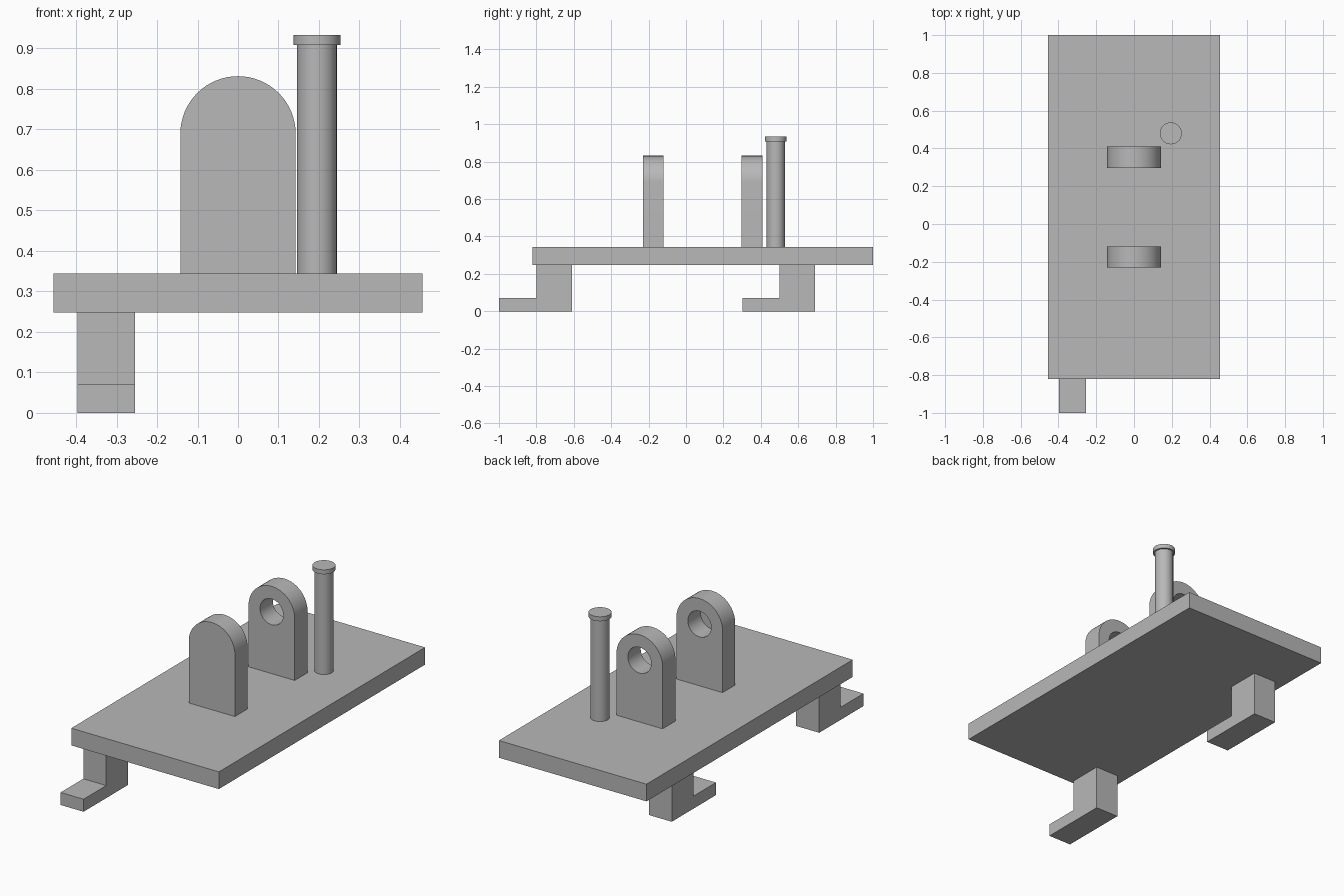
import bpy, bmesh
from math import pi, sin, cos, radians

cube = bpy.data.objects.get("Cube")
if cube:
    bpy.data.objects.remove(cube, do_unlink=True)

GREY = (0.48, 0.48, 0.48, 1)
metal = bpy.data.materials.new("plain_grey")
metal.use_nodes = True
metal.diffuse_color = GREY
metal.node_tree.nodes["Principled BSDF"].inputs["Base Color"].default_value = GREY


def finish(name, bm):
    """Turn a bmesh into a smooth object with sharp edges."""
    bm.normal_update()
    mesh = bpy.data.meshes.new(name)
    bm.to_mesh(mesh)
    bm.free()
    mesh.materials.append(metal)
    mesh.shade_smooth()
    mesh.set_sharp_from_angle(angle=radians(30))
    obj = bpy.data.objects.new(name, mesh)
    bpy.context.collection.objects.link(obj)
    return obj


def walls(bm, near, far, inward=False):
    """Join two matching rings with quads."""
    for i in range(len(near)):
        j = (i + 1) % len(near)
        quad = [near[i], far[i], far[j], near[j]]
        bm.faces.new(quad[::-1] if inward else quad)


def prism_x(name, profile, x0, x1):
    """Extrude a (y, z) profile along x."""
    bm = bmesh.new()
    a, b = ([bm.verts.new((x, y, z)) for y, z in profile] for x in (x0, x1))
    bm.faces.new(a)
    bm.faces.new(b)
    walls(bm, a, b)
    bmesh.ops.recalc_face_normals(bm, faces=bm.faces[:])
    return finish(name, bm)


def cylinder(name, x, y, radius, z0, z1):
    bm = bmesh.new()
    bmesh.ops.create_cone(bm, cap_ends=True, segments=64, radius1=radius,
                          radius2=radius, depth=z1 - z0)
    bmesh.ops.translate(bm, verts=bm.verts, vec=(x, y, (z0 + z1) / 2))
    return finish(name, bm)


def lug(name, y0, y1, closed_front):
    """Round-topped bracket with a bore; the front can be a closed skin."""
    half, bore, axis = 0.1425, 0.072, 0.689
    outline = [(-half, PLATE_TOP), (half, PLATE_TOP)]
    outline += [(half * cos(pi * i / 32), axis + half * sin(pi * i / 32)) for i in range(33)]
    circle = [(bore * cos(pi * i / 24), axis + bore * sin(pi * i / 24)) for i in range(48)]
    bm = bmesh.new()

    def rings(points):
        return [[bm.verts.new((x, y, z)) for x, z in points] for y in (y0, y1)]

    outer, inner = rings(outline), rings(circle)
    walls(bm, *outer)
    walls(bm, *inner, inward=True)
    for side, sign in ((0, -1), (1, 1)):
        if side == 0 and closed_front:
            bm.faces.new(outer[0])
            continue
        # Flat end face around the bore
        ring_verts = set(outer[side] + inner[side])
        edges = [e for e in bm.edges if all(v in ring_verts for v in e.verts)]
        made = bmesh.ops.triangle_fill(bm, edges=edges, use_beauty=True)["geom"]
        for face in made:
            if isinstance(face, bmesh.types.BMFace):
                face.normal_update()
                if face.normal.y * sign < 0:
                    face.normal_flip()
    return finish(name, bm)


# Base plate
PLATE_BOTTOM, PLATE_TOP = 0.248, 0.344
prism_x("base_plate", [(-0.82, PLATE_BOTTOM), (1, PLATE_BOTTOM),
                       (1, PLATE_TOP), (-0.82, PLATE_TOP)], -0.456, 0.456)

# Two L-shaped feet under the right edge, toes to the front
for name, toe in (("front_foot", -1.0), ("rear_foot", 0.301)):
    heel, step = toe + 0.39, toe + 0.2
    prism_x(name, [(toe, 0), (heel, 0), (heel, PLATE_BOTTOM),
                   (step, PLATE_BOTTOM), (step, 0.07), (toe, 0.07)], -0.396, -0.254)

# Pair of bored lugs
lug("front_lug", -0.231, -0.119, True)
lug("rear_lug", 0.297, 0.41, False)

# Upright pin with a wider head
cylinder("pin", 0.195, 0.48, 0.049, PLATE_TOP, 0.908)
cylinder("pin_head", 0.195, 0.48, 0.058, 0.908, 0.933)
